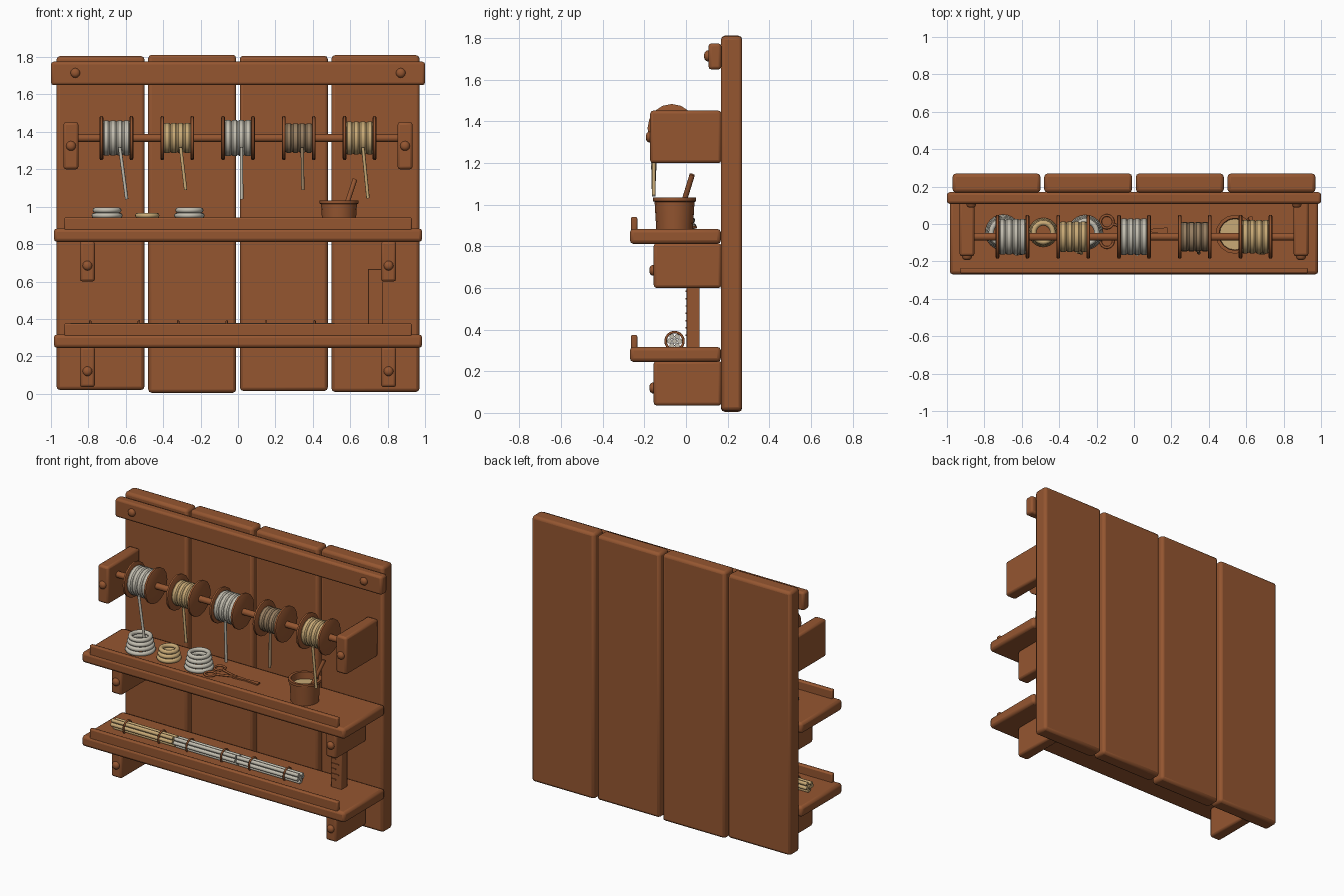
import bpy, bmesh, math
from mathutils import Vector

cube = bpy.data.objects.get("Cube")
if cube:
    bpy.data.objects.remove(cube, do_unlink=True)


def material(name, rgb):
    m = bpy.data.materials.new(name)
    m.use_nodes = True
    color = (*rgb, 1)
    m.diffuse_color = color
    node = next(n for n in m.node_tree.nodes if n.type == 'BSDF_PRINCIPLED')
    node.inputs["Base Color"].default_value = color
    return m


wood = material("brown wood", (0.30, 0.093, 0.03))
silver = material("pale grey cord", (0.54, 0.51, 0.43))
tan = material("tan cord", (0.58, 0.40, 0.18))
taupe = material("taupe cord", (0.31, 0.21, 0.12))


def finish(name, mat, angle=35):
    ob = bpy.context.object
    ob.name = name
    ob.data.materials.append(mat)
    bpy.ops.object.shade_smooth_by_angle(angle=math.radians(angle))
    return ob


def box(name, x, y, z, mat=wood, bevel=0.014):
    """Bevelled box from (min, max) ranges."""
    lo, hi = Vector((x[0], y[0], z[0])), Vector((x[1], y[1], z[1]))
    bpy.ops.mesh.primitive_cube_add(size=1, location=(lo + hi) / 2)
    bpy.context.object.scale = hi - lo
    bpy.ops.object.transform_apply(location=False)
    ob = finish(name, mat)
    if bevel:
        mod = ob.modifiers.new("Rounded edges", 'BEVEL')
        mod.width, mod.segments = bevel, 2
    return ob


def rod(name, a, b, r, mat=wood, sides=10):
    """Cylinder between two points."""
    a, b = Vector(a), Vector(b)
    d = b - a
    bpy.ops.mesh.primitive_cylinder_add(vertices=sides, radius=r, depth=d.length,
                                        location=(a + b) / 2)
    bpy.context.object.rotation_euler = d.to_track_quat('Z', 'Y').to_euler()
    return finish(name, mat, 50)


def ring(name, loc, major, minor, mat=wood, rot=(0, 0, 0)):
    bpy.ops.mesh.primitive_torus_add(location=loc, rotation=rot, major_radius=major,
                                     minor_radius=minor, major_segments=24, minor_segments=8)
    return finish(name, mat, 60)


def lathe(name, profile, loc, mat, sides=20, along_x=False, angle=35):
    """Revolve (radius, height) points about z, or about x."""
    bm = bmesh.new()
    loops = []
    for r, h in profile:
        ring_verts = []
        for i in range(sides):
            t = math.tau * i / sides
            c, s = r * math.cos(t), r * math.sin(t)
            ring_verts.append(bm.verts.new((h, c, s) if along_x else (c, s, h)))
        loops.append(ring_verts)
    for p, q in zip(loops, loops[1:]):
        for i in range(sides):
            j = (i + 1) % sides
            bm.faces.new((p[i], p[j], q[j], q[i]))
    bm.faces.new(loops[0][::-1])
    bm.faces.new(loops[-1])
    bmesh.ops.recalc_face_normals(bm, faces=bm.faces)
    mesh = bpy.data.meshes.new(name)
    bm.to_mesh(mesh)
    bm.free()
    ob = bpy.data.objects.new(name, mesh)
    ob.location = loc
    bpy.context.collection.objects.link(ob)
    bpy.ops.object.select_all(action='DESELECT')
    bpy.context.view_layer.objects.active = ob
    ob.select_set(True)
    return finish(name, mat, angle)


def bolt(name, x, y, z):
    """Domed bolt head sticking out to the front."""
    ob = lathe(name, [(0.026, -0.012), (0.026, 0.007), (0.019, 0.017), (0.008, 0.021)],
               (x, y, z), wood, 12, angle=50)
    ob.rotation_euler.x = math.pi / 2


# Back planks
for i, (low, top) in enumerate([(0.02, 1.805), (0.005, 1.812), (0.015, 1.807), (0.01, 1.81)]):
    x = -0.735 + 0.49 * i
    box("back_plank", (x - 0.235, x + 0.235), (0.168, 0.27), (low, top), bevel=0.018)

# Top rail
box("top_rail", (-1, 1), (0.108, 0.17), (1.65, 1.775))

# Shelves with front lips
for name, z in (("lower", 0.245), ("upper", 0.812)):
    box(name + "_shelf", (-0.985, 0.985), (-0.27, 0.168), (z, z + 0.072), bevel=0.018)
    box(name + "_shelf_lip", (-0.93, 0.93), (-0.264, -0.234), (z + 0.06, z + 0.13), bevel=0.008)

# Mirrored brackets and bolts
for s in (-1, 1):
    bolt("rail_bolt", s * 0.87, 0.108, 1.715)
    box("spool_bracket", sorted((s * 0.853, s * 0.933)), (-0.172, 0.17), (1.2, 1.452))
    bolt("spool_bracket_bolt", s * 0.893, -0.172, 1.325)
    for z in (0.035, 0.6):
        box("shelf_bracket", sorted((s * 0.765, s * 0.845)), (-0.155, 0.17), (z, z + 0.215))
        bolt("shelf_bracket_bolt", s * 0.805, -0.155, z + 0.085)

# Spool bar
bar_y, bar_z = -0.068, 1.367
rod("spool_bar", (-0.87, bar_y, bar_z), (0.87, bar_y, bar_z), 0.021, sides=14)

# Spools: two flanges, ridged winding and a loose cord end
spools = [(-0.65, 0.096, silver, 0.055, 1.04), (-0.325, 0.082, tan, 0.045, 1.09),
          (0, 0.098, silver, 0.02, 1.04), (0.325, 0.08, taupe, 0.022, 1.09),
          (0.65, 0.09, tan, 0.045, 1.045)]
for x, r, mat, drift, end in spools:
    for s in (-1, 1):
        c = x + s * 0.08
        lathe("spool_flange", [(0.11, -0.01), (0.117, -0.006), (0.117, 0.006), (0.11, 0.01)],
              (c, bar_y, bar_z), wood, 16, True)
    ridges = []
    for k in range(4):
        h = -0.072 + k * 0.036
        ridges += [(r - 0.006, h), (r, h + 0.008), (r, h + 0.028), (r - 0.006, h + 0.036)]
    clean = [p for i, p in enumerate(ridges) if i == 0 or abs(p[1] - ridges[i - 1][1]) > 0.001]
    lathe("cord_winding", clean, (x, bar_y, bar_z), mat, 18, True)
    rod("cord_end", (x + 0.018, bar_y - r + 0.004, bar_z - 0.05), (x + drift, -0.155, end),
        0.009, mat, 8)

# Coils stacked on the upper shelf
shelf_top = 0.884
for x, big, count, mat in ((-0.70, 0.081, 4, silver), (-0.485, 0.063, 3, tan),
                           (-0.26, 0.079, 4, silver)):
    for k in range(count):
        ring("cord_coil", (x, -0.045, shelf_top + 0.013 + k * 0.028),
             big - 0.006 * k, 0.0145, mat)

# Shears lying on the upper shelf
for s in (-1, 1):
    ring("shears_handle", (-0.145, -0.04 + s * 0.052, shelf_top + 0.008), 0.034, 0.007)
    rod("shears_shank", (-0.115, -0.04 + s * 0.04, shelf_top + 0.008),
        (0.01, -0.035, shelf_top + 0.008), 0.007)
    blade = box("shears_blade", (-0.01, 0.18), (-0.043, -0.027),
                (shelf_top, shelf_top + 0.009), bevel=0)
    blade.rotation_euler.z = s * 0.09
ring("shears_pivot", (0.005, -0.035, shelf_top + 0.01), 0.008, 0.005)

# Bucket with contents and a stirring stick
bx, by = 0.54, -0.055
lathe("bucket", [(0.088, 0), (0.096, 0.13), (0.104, 0.133), (0.104, 0.15), (0.086, 0.15),
                 (0.08, 0.03)], (bx, by, shelf_top), wood, 16)
lathe("bucket_filling", [(0.08, 0.05), (0.083, 0.105)], (bx, by, shelf_top), tan, 16)
rod("stirring_stick", (0.56, -0.03, 0.95), (0.625, 0.03, 1.145), 0.013)

# Tied rod bundles on the lower shelf
by, bz = -0.055, 0.345
for x, mat in ((-0.66, tan), (-0.19, silver), (0.28, silver)):
    for k in range(7):
        t = math.tau * k / 6
        r = 0 if k == 6 else 0.025
        y, z = by + r * math.cos(t), bz + r * math.sin(t)
        shift = 0.008 * math.sin(k * 2)
        rod("bundled_rod", (x - 0.23 + shift, y, z), (x + 0.23 + shift, y, z), 0.0125, mat, 8)
    for s in (-1, 1):
        ring("bundle_tie", (x + s * 0.13, by, bz), 0.043, 0.006, rot=(0, math.pi / 2, 0))

# Upright measuring stick with raised marks
box("measuring_stick", (0.695, 0.775), (0.002, 0.066), (0.31, 0.667), bevel=0.004)
for k in range(8):
    length = 0.055 if k % 2 else 0.035
    z = 0.37 + k * 0.035
    box("measuring_mark", (0.699, 0.699 + length), (-0.003, 0.004), (z, z + 0.007), bevel=0)
